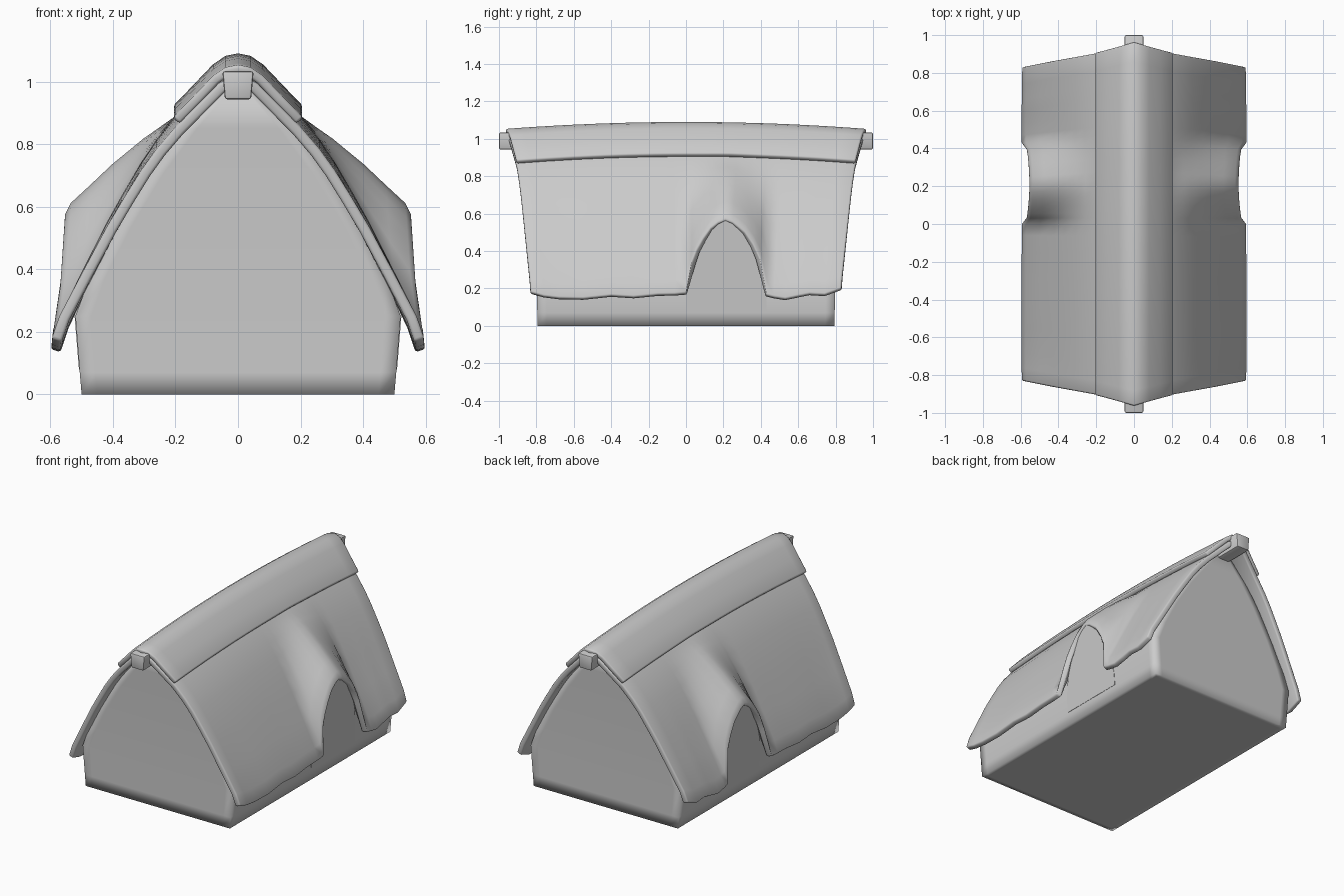
import bpy, bmesh

if "Cube" in bpy.data.objects:
    bpy.data.objects.remove(bpy.data.objects["Cube"])


def interp(table, v):
    """Piecewise linear lookup in a list of (key, value)."""
    if v <= table[0][0]:
        return table[0][1]
    for (a, fa), (b, fb) in zip(table, table[1:]):
        if v <= b:
            return fa + (fb - fa) * (v - a) / (b - a)
    return table[-1][1]


def make_object(name, verts, faces, thickness=0, bevel=0, angle=0.7):
    mesh = bpy.data.meshes.new(name)
    mesh.from_pydata(verts, [], faces)
    if not thickness:
        bm = bmesh.new()
        bm.from_mesh(mesh)
        bmesh.ops.recalc_face_normals(bm, faces=bm.faces)
        bm.to_mesh(mesh)
        bm.free()
    ob = bpy.data.objects.new(name, mesh)
    bpy.context.collection.objects.link(ob)
    bpy.ops.object.select_all(action='DESELECT')
    ob.select_set(True)
    bpy.context.view_layer.objects.active = ob
    if thickness:
        mod = ob.modifiers.new("thickness", 'SOLIDIFY')
        mod.thickness, mod.offset = thickness, -1
        bpy.ops.object.modifier_apply(modifier=mod.name)
    if bevel:
        mod = ob.modifiers.new("bevel", 'BEVEL')
        mod.width, mod.segments, mod.angle_limit = bevel, 2, 1.05
        bpy.ops.object.modifier_apply(modifier=mod.name)
    bpy.ops.object.shade_smooth_by_angle(angle=angle)
    return ob


# Eave height along the length, rising into the arched dormer opening
EAVE = [(-.83, .18), (-.76, .16), (-.68, .15), (-.55, .147), (-.4, .163), (-.28, .155),
        (-.15, .168), (-.06, .17), (0, .175), (.03, .34), (.055, .405), (.09, .465),
        (.13, .52), (.17, .55), (.21, .567), (.25, .552), (.315, .5), (.36, .435),
        (.395, .36), (.43, .165), (.47, .155), (.53, .145), (.6, .16), (.66, .172),
        (.74, .167), (.83, .2)]
EAVE_X = [(.14, .6), (.2, .594), (.3, .574), (.57, .557)]
# Half length of the roof at each distance from the ridge
ROOF_END = [(0, .96), (.2, .905), (.42, .865), (.595, .83)]


def roof_sheet(name, half_profile, thickness, extra=0):
    profile = [(-x, z) for x, z in reversed(half_profile)] + half_profile[1:]
    verts = []
    for y, eave_z in EAVE:
        lift = eave_z - .16
        for px, pz in profile:
            side, ax = (1 if px >= 0 else -1), abs(px)
            s = max(0, (ax - .2) / .395)
            # the bulge fades quickly above the jambs, slowly above the arch top
            k = s ** (1.3 + 1.2 * (1 - max(0, lift) / .407))
            x = ax + k * (interp(EAVE_X, eave_z) - .595)
            sag = .037 * (1 - (y / .83) ** 2) * (1 - s)
            verts.append((side * x, y * (interp(ROOF_END, ax) + extra) / .83,
                          pz + sag + k * lift))
    n = len(profile)
    faces = [(j * n + i, j * n + i + 1, (j + 1) * n + i + 1, (j + 1) * n + i)
             for j in range(len(EAVE) - 1) for i in range(n - 1)]
    return make_object(name, verts, faces, thickness, bevel=.009, angle=1.3)


# Main roof and the overlapping ridge cap
roof_sheet("roof", [(0, 1.02), (.06, .995), (.2, .855), (.26, .785), (.31, .715), (.365, .625),
                    (.42, .53), (.5, .375), (.57, .235), (.595, .16)], .034)
roof_sheet("ridge_cap", [(0, 1.053), (.04, 1.045), (.08, 1.018), (.14, .955), (.208, .885)],
           .03, extra=.003)

# House body: stacked rings with support points by the corners for soft shading
RINGS = [(.47, 0, -.03), (.5, 0, 0), (.506, .07, 0), (.52, .25, 0), (.475, .37, 0),
         (.395, .53, 0), (.285, .71, 0), (.18, .85, 0), (.02, .99, 0)]
verts, faces = [], []
for x, z, inset in RINGS:
    y = .795 + .03 * z ** 2 + inset
    xi, yi = x - min(.05, x / 2), y - .05
    quarter = [(x, yi), (x, y), (xi, y)]
    mirrored = [(-a, b) for a, b in reversed(quarter)]
    ring = quarter + mirrored
    ring += [(-a, -b) for a, b in ring]
    verts += [(a, b, z) for a, b in ring]
N = 12
for r in range(len(RINGS) - 1):
    for c in range(N):
        a, b = r * N + c, r * N + (c + 1) % N
        faces.append((a, b, b + N, a + N))
faces += [tuple(range(N)), tuple(range(len(verts) - N, len(verts)))]
make_object("house_body", verts, faces, angle=1.9)

# Arched dormer wall filling the opening on each side
arch = [(0, .08)] + [(y, z - .004) for y, z in EAVE if 0 <= y <= .43] + [(.43, .08)]
n = len(arch)
for side, label in ((1, "right"), (-1, "left")):
    verts = [(side * (.502 + .082 * z), y, z) for y, z in arch]
    verts += [(side * .3, y, z) for y, z in arch]
    faces = [tuple(range(n)), tuple(range(2 * n - 1, n - 1, -1))]
    faces += [(i, (i + 1) % n, (i + 1) % n + n, i + n) for i in range(n)]
    make_object("dormer_wall_" + label, verts, faces)

# Ridge beam poking out at both gables
verts = [(x * w, y, z) for y in (-1, 1) for z, w in ((.943, .042), (1.033, .05)) for x in (-1, 1)]
faces = [(0, 1, 3, 2), (4, 5, 7, 6), (0, 1, 5, 4), (2, 3, 7, 6), (0, 2, 6, 4), (1, 3, 7, 5)]
make_object("ridge_beam", verts, faces, bevel=.008)
